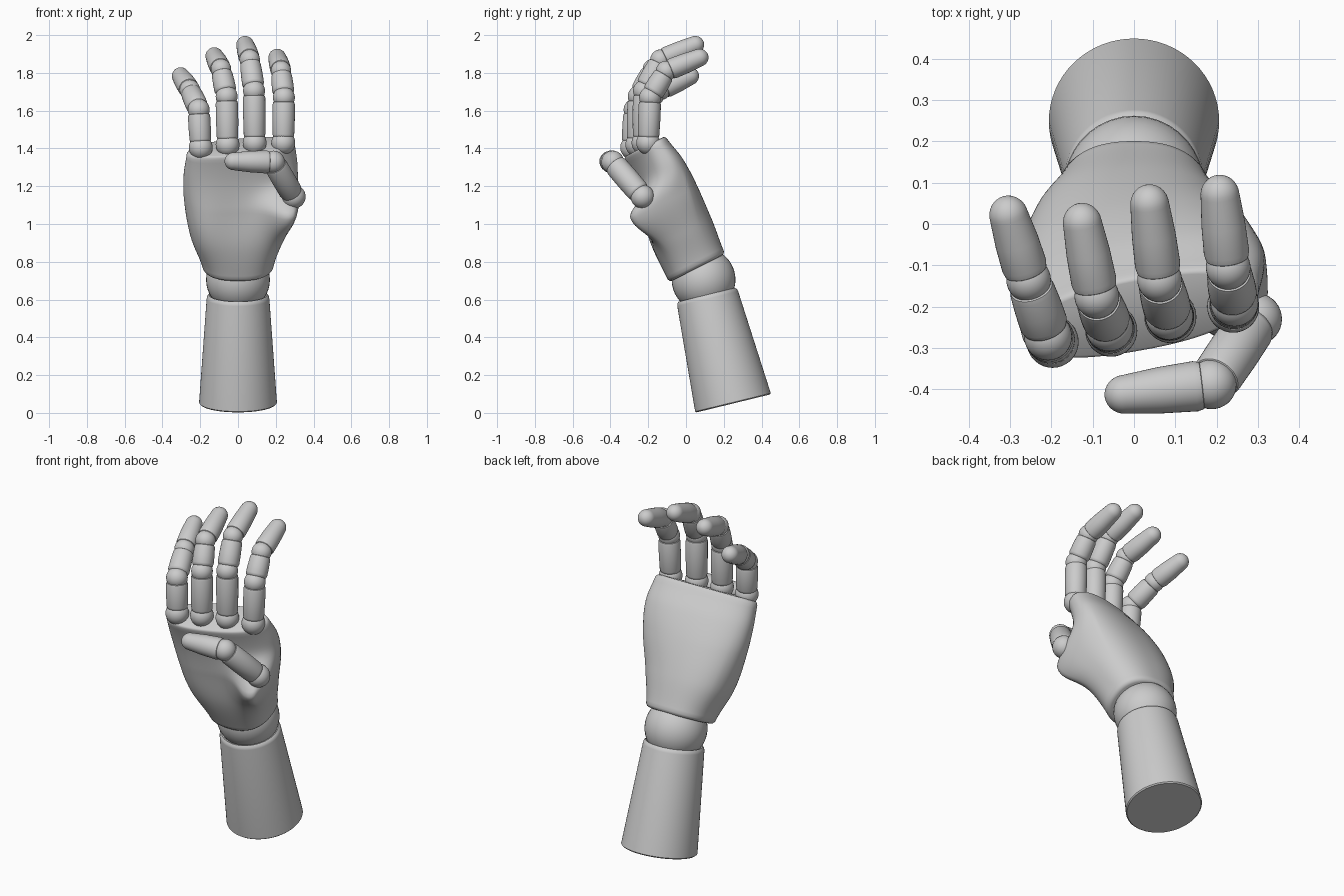
import bpy, bmesh, math
from mathutils import Vector

if "Cube" in bpy.data.objects:
    bpy.data.objects.remove(bpy.data.objects["Cube"])


def finish(name, bm, angle=40):
    bmesh.ops.recalc_face_normals(bm, faces=bm.faces)
    me = bpy.data.meshes.new(name)
    bm.to_mesh(me)
    bm.free()
    ob = bpy.data.objects.new(name, me)
    bpy.context.collection.objects.link(ob)
    bpy.ops.object.select_all(action='DESELECT')
    ob.select_set(True)
    bpy.context.view_layer.objects.active = ob
    bpy.ops.object.shade_smooth_by_angle(angle=math.radians(angle))
    return ob


def skin(bm, rings):
    """Bridge closed rings of points and cap both ends."""
    vs = [[bm.verts.new(p) for p in r] for r in rings]
    n = len(vs[0])
    for a, b in zip(vs, vs[1:]):
        for i in range(n):
            j = (i + 1) % n
            bm.faces.new((a[i], a[j], b[j], b[i]))
    bm.faces.new(vs[0])
    bm.faces.new(vs[-1])


def lathe(name, p0, p1, profile, n=40):
    """Turned shape; profile = (radius, distance from p0 along the axis)."""
    p0, axis = Vector(p0), (Vector(p1) - Vector(p0)).normalized()
    q = axis.to_track_quat('Z', 'Y')
    rings = []
    for r, t in profile:
        rings.append([p0 + q @ Vector((r * math.cos(2 * math.pi * i / n),
                                       r * math.sin(2 * math.pi * i / n), t)) for i in range(n)])
    bm = bmesh.new()
    skin(bm, rings)
    return finish(name, bm)


def ball(name, p, r):
    bm = bmesh.new()
    bmesh.ops.create_uvsphere(bm, u_segments=36, v_segments=20, radius=r)
    bmesh.ops.translate(bm, verts=bm.verts, vec=p)
    return finish(name, bm)


def dome(r, start, length, end=0.002):
    """Quarter-ellipse profile closing a rounded tip."""
    return [(max(r * math.cos(a), end), start + length * math.sin(a))
            for a in [i * math.pi / 16 for i in range(1, 9)]]


def phalanx(name, a, b, r0, r1):
    """Segment between two joint balls with softened rims."""
    L = (Vector(b) - Vector(a)).length
    s, e = 0.025, L - 0.022
    lathe(name, a, b, [(r0 * .8, s), (r0 * .94, s + .006), (r0, s + .018), ((r0 + r1) / 2 * 1.02, L / 2),
                       (r1, e - .015), (r1 * .95, e - .004), (r1 * .82, e)])


def tip(name, a, b, r0, r1):
    """Last segment with a rounded end; b is the centre of the end dome."""
    L = (Vector(b) - Vector(a)).length
    lathe(name, a, b, [(r0 * .8, .02), (r0 * .94, .025), (r0, .04), ((r0 + r1) / 2 * 1.04, L * .6),
                       (r1, L)] + dome(r1, L, r1 * 1.05))


# forearm and wrist ball
lathe("forearm", (0, .25, .05), (0, .11, .625),
      [(.2, 0), (.206, .006), (.166, .57), (.163, .583), (.154, .592), (.14, .586), (.12, .56)], 64)
ball("wrist_ball", (0, .093, .705), .169)

# palm: lofted sections in a frame leaning towards the front
O, W, D = Vector((0, .055, .765)), Vector((0, -.45, .893)), Vector((0, .893, .45))
# height, left x, right x, front depth, back depth, sideways slope
KEYS = [(0, -.185, .185, -.162, .17, 0), (.2, -.252, .245, -.155, .19, .02),
        (.4, -.285, .305, -.11, .195, .1), (.55, -.288, .315, -.075, .18, .17),
        (.7, -.27, .3, -.06, .145, .2)]


def section(w):
    i = max(0, min(3, sum(k[0] <= w for k in KEYS) - 1))
    a, b = KEYS[i], KEYS[i + 1]
    p, n = KEYS[max(i - 1, 0)], KEYS[min(i + 2, 4)]
    t = (w - a[0]) / (b[0] - a[0])
    return [.5 * (2 * B + (C - A) * t + (2 * A - 5 * B + 4 * C - E) * t * t + (3 * B - A - 3 * C + E) * t ** 3)
            for A, B, C, E in zip(p[1:], a[1:], b[1:], n[1:])]


def palm_ring(w, scale, n=96):
    x0, x1, df, db, slope = section(w)
    ring = []
    for i in range(n):
        c, s = math.cos(2 * math.pi * i / n), math.sin(2 * math.pi * i / n)
        u = math.copysign(abs(c) ** .85, c) * scale
        v = math.copysign(abs(s) ** .85, s) * scale
        x = (x0 + x1) / 2 + (x1 - x0) / 2 * u
        d = (df + db) / 2 + (db - df) / 2 * v + slope * x
        # thumb mound pushed out of the front, with a steep upper end
        k = math.exp(-((w - .4) / (.17 if w < .4 else .075)) ** 2)
        front = max(0, min(1, .5 - v * .9))
        g = k * math.exp(-((x - .27) / .12) ** 2) * front
        h = math.exp(-((w - .3) / .2) ** 2) * math.exp(-((x + .2) / .12) ** 2) * front
        ring.append(O + W * w + D * (d - .16 * g - .025 * h) + Vector((x + .03 * g, 0, 0)))
    return ring


rows = [(0, .9), (.004, .96), (.016, 1)] + [(.016 + .664 * i / 36, 1) for i in range(1, 37)]
rows += [(.69, .985), (.697, .96), (.7, .9)]
bm = bmesh.new()
skin(bm, [palm_ring(w, s) for w, s in rows])
finish("palm", bm, 60)

# four fingers: base, middle and end joints, then tip centre
FINGERS = {
    "index": [(.24, -.2, 1.43), (.243, -.19, 1.67), (.228, -.105, 1.81), (.208, .07, 1.88)],
    "middle": [(.088, -.225, 1.43), (.085, -.222, 1.705), (.062, -.135, 1.87), (.038, .047, 1.948)],
    "ring": [(-.055, -.258, 1.42), (-.06, -.25, 1.675), (-.09, -.175, 1.82), (-.125, .002, 1.888)],
    "little": [(-.197, -.285, 1.405), (-.208, -.272, 1.605), (-.255, -.135, 1.71), (-.303, .02, 1.782)],
}
for name, (a, b, c, d) in FINGERS.items():
    ball(name + "_base_ball", a, .063)
    phalanx(name + "_lower", a, b, .057, .059)
    ball(name + "_middle_ball", b, .058)
    phalanx(name + "_middle", b, c, .058, .055)
    ball(name + "_end_ball", c, .054)
    tip(name + "_tip", c, d, .055, .047)

# thumb folded across the palm
T0, T1, T2 = (.295, -.23, 1.145), (.188, -.388, 1.328), (-.022, -.412, 1.332)
ball("thumb_base_ball", T0, .063)
phalanx("thumb_lower", T0, T1, .061, .061)
ball("thumb_middle_ball", T1, .06)
tip("thumb_tip", T1, T2, .061, .047)
